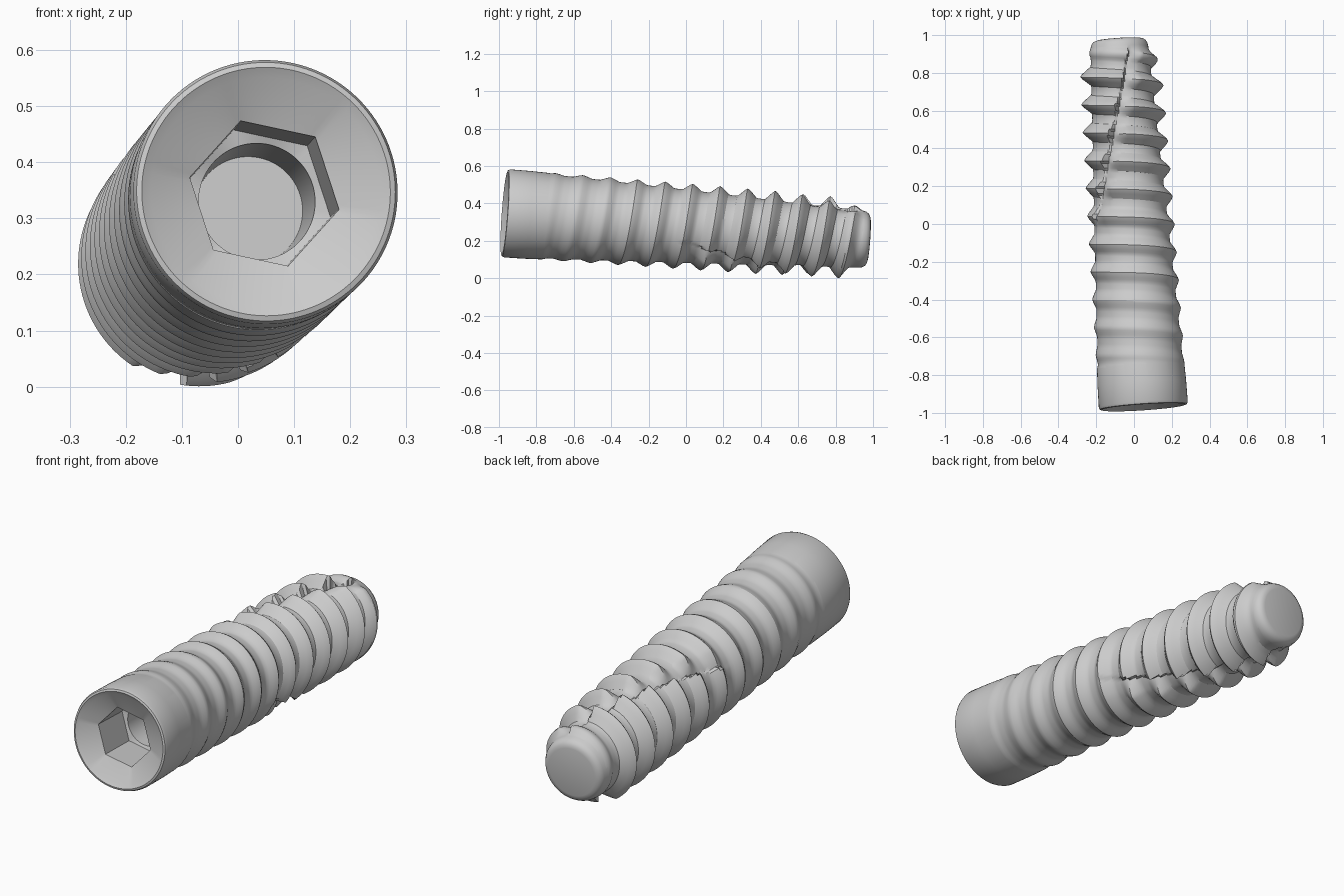
import bpy, bmesh
from math import sin, cos, pi, radians, degrees
from mathutils import Vector, Matrix

if "Cube" in bpy.data.objects:
    bpy.data.objects.remove(bpy.data.objects["Cube"], do_unlink=True)

COLS = 120            # columns round the axis
STEPS = 12            # profile points per thread turn
PITCH = 0.148
START, END = -0.76, 0.94
PHASE = 0.76 - PITCH / 4      # a crest passes here at angle zero


def lerp_table(table, y):
    """Piecewise linear lookup."""
    if y <= table[0][0]:
        return table[0][1]
    for (y0, r0), (y1, r1) in zip(table, table[1:]):
        if y <= y1:
            return r0 + (r1 - r0) * (y - y0) / (y1 - y0)
    return table[-1][1]


ROOT = [(START, 0.232), (-0.73, 0.224), (-0.55, 0.218), (0, 0.195), (0.6, 0.167), (END, 0.153)]
CREST = [(START, 0.232), (-0.7, 0.234), (0, 0.23), (0.6, 0.223), (0.84, 0.216), (END, 0.153)]


def thread_radius(y, angle):
    """Tapered core, helical ridge and two spiral cutting flutes."""
    root, crest = lerp_table(ROOT, y), lerp_table(CREST, y)
    turn = (y - PHASE) / PITCH - angle / (2 * pi)
    off = abs((turn + 0.5) % 1 - 0.5)             # distance from crest, in turns
    ridge = min(1, max(0, 1 - (off - 0.03) / 0.32))
    r = root + (crest - root) * ridge
    gap = (155 - 90 * y - degrees(angle)) % 180
    if y > -0.05 and gap < 24 and y < END:
        cut = (1 - gap / 24) * min(1, (y + 0.05) / 0.2, (END - y) / 0.05)
        r += (root * 0.95 - r) * cut
    return r


def polar(y, r, angle):
    return Vector((r * cos(angle), y, r * sin(angle)))


def hex_radius(apothem, angle):
    a = (angle - radians(-12)) % (pi / 3) - pi / 6
    return apothem / cos(a)


def add_ring(bm, y, r, is_hex=False):
    angles = [2 * pi * j / COLS for j in range(COLS)]
    return [bm.verts.new(polar(y, hex_radius(r, a) if is_hex else r, a)) for a in angles]


def bridge(bm, rings):
    for a, b in zip(rings, rings[1:]):
        for j in range(COLS):
            k = (j + 1) % COLS
            bm.faces.new((a[j], a[k], b[k], b[j]))


bm = bmesh.new()

# Drive socket, dished face and plain collar
head = [add_ring(bm, *ring) for ring in (
    (-0.50, 0.097), (-0.73, 0.104), (-0.735, 0.116, True), (-0.93, 0.118, True),
    (-0.965, 0.205), (-0.975, 0.222), (-0.972, 0.231), (-0.96, 0.236),
    (-0.85, 0.235), (START, 0.232))]
bridge(bm, head)
bm.faces.new(head[0])

# Rounded tip
tip = [add_ring(bm, y, r) for y, r in (
    (END, 0.153), (0.957, 0.149), (0.97, 0.141), (0.978, 0.13), (0.982, 0.115))]
bridge(bm, tip)
bm.faces.new(tip[-1])

# Threaded shank: strips that follow the helix, clamped at both ends
turns = int((END - START) / PITCH) + 3
base = PHASE - PITCH * (int((PHASE - START) / PITCH) + 2)
grid = []
for j in range(COLS + 1):
    angle = 2 * pi * j / COLS
    column = []
    for i in range(turns * STEPS + 1):
        y = base + PITCH * (i / STEPS + j / COLS)
        y = min(END, max(START, y))
        column.append(bm.verts.new(polar(y, thread_radius(y, angle % (2 * pi)), angle)))
    grid.append(column)
for a, b in zip(grid, grid[1:]):
    for i in range(turns * STEPS):
        quad = (a[i], b[i], b[i + 1], a[i + 1])
        if max(v.co.y for v in quad) - min(v.co.y for v in quad) > 1e-5:
            bm.faces.new(quad)

bmesh.ops.remove_doubles(bm, verts=bm.verts, dist=0.0002)
bmesh.ops.delete(bm, geom=[v for v in bm.verts if not v.link_faces], context='VERTS')
bmesh.ops.recalc_face_normals(bm, faces=bm.faces)

# Lean the screw along its axis
axis = Vector((-0.067, 1, -0.073))
lean = Vector((0, 1, 0)).rotation_difference(axis).to_matrix().to_4x4()
bm.transform(Matrix.Translation((-0.015, 0, 0.277)) @ lean)

mesh = bpy.data.meshes.new("threaded_screw")
bm.to_mesh(mesh)
bm.free()
screw = bpy.data.objects.new("threaded_screw", mesh)
bpy.context.collection.objects.link(screw)

# Single plain grey
grey = bpy.data.materials.new("plain_grey")
grey.use_nodes = True
colour = (0.6, 0.6, 0.6, 1)
grey.diffuse_color = colour
grey.node_tree.nodes["Principled BSDF"].inputs["Base Color"].default_value = colour
mesh.materials.append(grey)

bpy.context.view_layer.objects.active = screw
screw.select_set(True)
bpy.ops.object.shade_smooth_by_angle(angle=radians(30))
